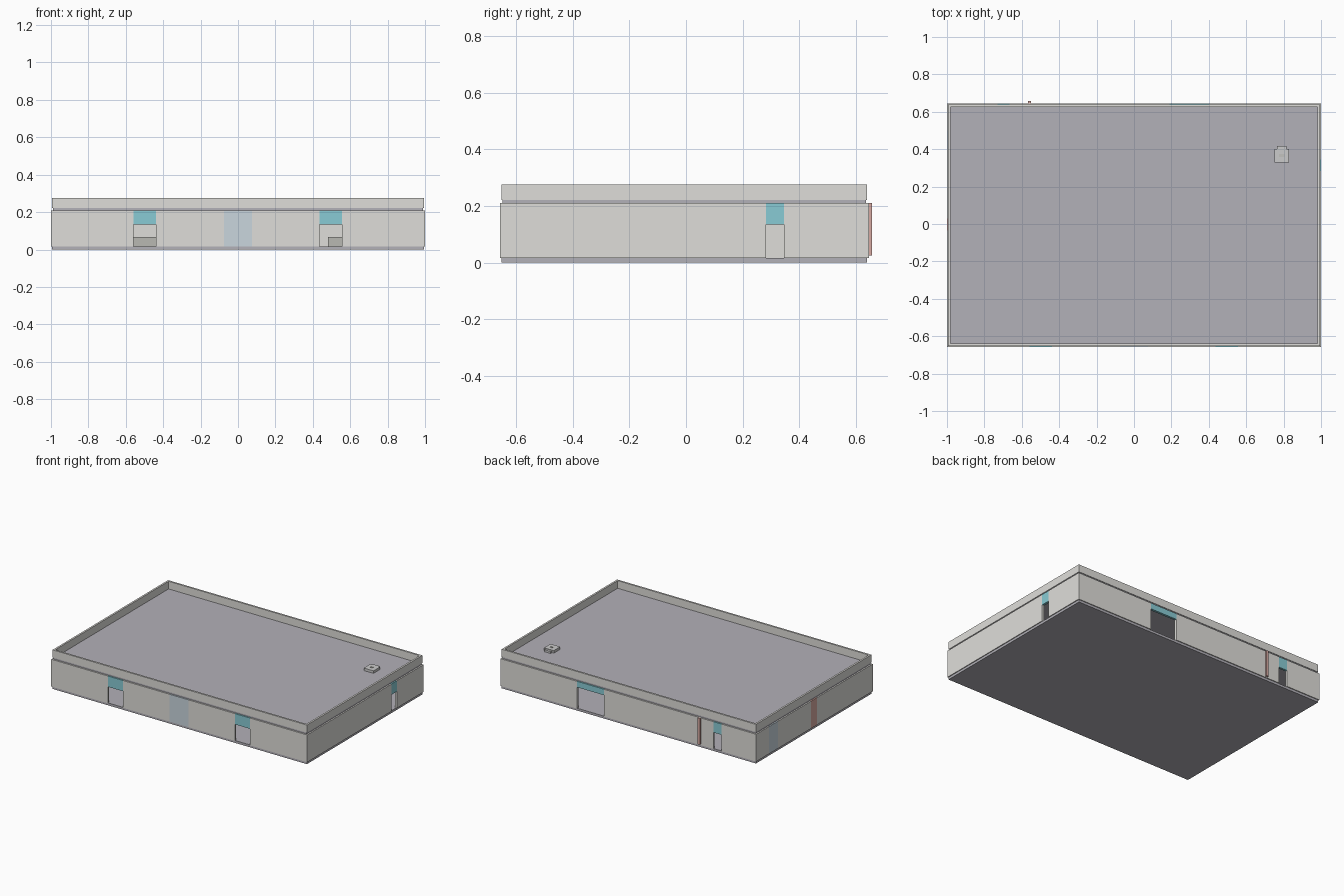
import bpy
import bmesh

if "Cube" in bpy.data.objects:
    bpy.data.objects.remove(bpy.data.objects["Cube"])

X, YF, YB = 1.0, -0.657, 0.645      # outer wall faces
T = 0.016                           # wall thickness
Z0, Z1, Z2, Z3 = 0.017, 0.21, 0.222, 0.276   # floor top, wall top, roof top, parapet top
INSET = 0.006                       # floor, roof edge and parapet sit slightly inside


def material(name, rgb):
    m = bpy.data.materials.new(name)
    m.diffuse_color = (*rgb, 1)
    m.use_nodes = True
    m.node_tree.nodes["Principled BSDF"].inputs["Base Color"].default_value = m.diffuse_color
    return m


WALL = material("warm_grey", (0.74, 0.73, 0.70))
ROOF = material("roof_grey", (0.45, 0.44, 0.48))
DARK = material("dark_grey", (0.48, 0.48, 0.45))
TEAL = material("teal", (0.25, 0.60, 0.66))
BLUE = material("pale_blue", (0.59, 0.67, 0.73))
RED = material("brick_red", (0.68, 0.40, 0.36))
LIGHT = material("light_grey", (0.68, 0.68, 0.69))


def boxes(name, items, mat):
    """One object from boxes given as (x0, x1, y0, y1, z0, z1)."""
    bm = bmesh.new()
    for x0, x1, y0, y1, z0, z1 in items:
        vs = bmesh.ops.create_cube(bm, size=1)["verts"]
        for v in vs:
            v.co = (x1 if v.co.x > 0 else x0,
                    y1 if v.co.y > 0 else y0,
                    z1 if v.co.z > 0 else z0)
    me = bpy.data.meshes.new(name)
    bm.to_mesh(me)
    bm.free()
    me.materials.append(mat)
    ob = bpy.data.objects.new(name, me)
    bpy.context.collection.objects.link(ob)
    return ob


def frame(name, x, y0, y1, t, z0, z1, mat):
    """Rectangular ring with mitred corners."""
    bm = bmesh.new()
    loops = []
    for d, z in ((0, z0), (0, z1), (t, z1), (t, z0)):
        a, b, c = x - d, y0 + d, y1 - d
        loops.append([bm.verts.new((px, py, z))
                      for px, py in ((-a, b), (a, b), (a, c), (-a, c))])
    for i in range(4):
        p, q = loops[i], loops[(i + 1) % 4]
        for j in range(4):
            k = (j + 1) % 4
            bm.faces.new((p[j], p[k], q[k], q[j]))
    bmesh.ops.recalc_face_normals(bm, faces=bm.faces)
    me = bpy.data.meshes.new(name)
    bm.to_mesh(me)
    bm.free()
    me.materials.append(mat)
    ob = bpy.data.objects.new(name, me)
    bpy.context.collection.objects.link(ob)


def wall(side, along_x, start, end, face0, face1, bays):
    """Wall run split by bays (name, from, to, panel bottom z, material)."""
    def box(a, b, z):
        return (a, b, face0, face1, z, Z1) if along_x else (face0, face1, a, b, z, Z1)
    solid, pos = [], start
    for name, a, b, z, mat in sorted(bays, key=lambda bay: bay[1]):
        solid.append(box(pos, a, Z0))
        boxes(f"{side}_{name}", [box(a, b, z)], mat)
        pos = b
    solid.append(box(pos, end, Z0))
    boxes(f"{side}_wall", solid, WALL)


# Floor, roof and parapet
e = X - INSET
boxes("floor_slab", [(-e, e, YF + INSET, YB - INSET, 0, Z0)], ROOF)
boxes("roof_slab", [(-e + 0.004, e - 0.004, YF + INSET + 0.004, YB - INSET - 0.004, Z1, Z2)], ROOF)
frame("parapet", e, YF + INSET, YB - INSET, 0.013, Z2, Z3, WALL)

# Walls with open doorways under teal panels, and full-height coloured bays
DOOR = 0.134
wall("front", True, -X, X, YF, YF + T, [
    ("door_panel_left", -0.558, -0.438, DOOR, TEAL),
    ("window", -0.075, 0.075, Z0, BLUE),
    ("door_panel_right", 0.435, 0.555, DOOR, TEAL)])
wall("back", True, -X, X, YB - T, YB, [
    ("door_panel", -0.73, -0.665, DOOR, TEAL),
    ("loading_panel", 0.19, 0.40, 0.168, TEAL)])
wall("right", False, YF + T, YB - T, X - T, X, [
    ("door_panel", 0.283, 0.345, DOOR, TEAL)])
wall("left", False, YF + T, YB - T, -X, -X + T, [
    ("red_bay", -0.035, 0.03, Z0, RED),
    ("window", 0.40, 0.50, Z0, BLUE)])

# Pipe on the back wall
boxes("back_pipe", [(-0.568, -0.55, YB, 0.657, 0.025, Z1)], RED)

# Low counters seen through the front doorways
boxes("counters", [(-0.75, -0.3, -0.1, 0.1, Z0, 0.068),
                   (0.48, 0.85, -0.1, 0.1, Z0, 0.068)], DARK)

# Rooftop vent unit
boxes("vent_base", [(0.752, 0.828, 0.33, 0.402, Z2, Z2 + 0.018),
                    (0.765, 0.815, 0.402, 0.418, Z2, Z2 + 0.014)], LIGHT)
boxes("vent_slots", [(0.776, 0.804, y, y + 0.004, Z2 + 0.018, Z2 + 0.020)
                     for y in (0.362, 0.371)], DARK)
